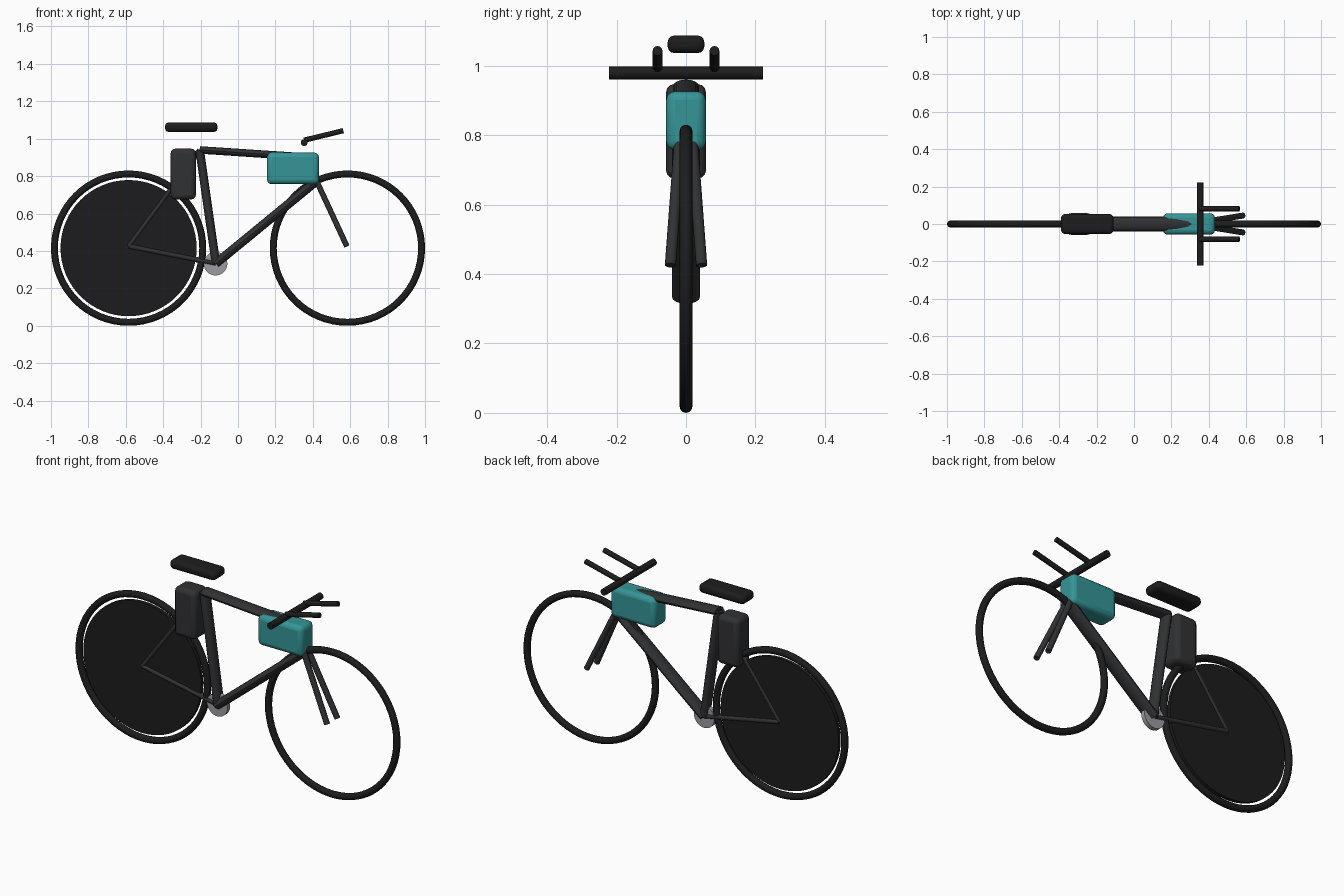
import bpy, math
from mathutils import Vector, Matrix

if "Cube" in bpy.data.objects:
    bpy.data.objects.remove(bpy.data.objects["Cube"])


def material(name, rgb):
    m = bpy.data.materials.new(name)
    m.diffuse_color = (*rgb, 1)
    m.use_nodes = True
    m.node_tree.nodes["Principled BSDF"].inputs["Base Color"].default_value = m.diffuse_color
    return m


BLACK = material("black", (0.012, 0.012, 0.013))
FRAME = material("dark_grey", (0.03, 0.031, 0.034))
TEAL = material("teal", (0.035, 0.3, 0.31))
METAL = material("metal", (0.33, 0.33, 0.36))


def finish(name, mat, smooth=True):
    o = bpy.context.object
    o.name = name
    o.data.materials.append(mat)
    bpy.ops.object.transform_apply(location=False, rotation=True, scale=True)
    if smooth:
        bpy.ops.object.shade_smooth_by_angle(angle=math.radians(35))
    return o


def tube(name, a, b, flat, wide, mat, sides=16):
    # oval tube from a to b: "flat" is the in-plane radius, "wide" the sideways radius
    a, b = Vector(a), Vector(b)
    d = (b - a).normalized()
    side = Vector((0, 1, 0)) if abs(d.y) < 0.9 else Vector((0, 0, 1))
    u = side.cross(d).normalized()
    v = d.cross(u)
    bpy.ops.mesh.primitive_cylinder_add(vertices=sides, radius=1, depth=(b - a).length)
    o = bpy.context.object
    rot = Matrix((u, v, d)).transposed().to_4x4()
    o.matrix_world = Matrix.Translation((a + b) / 2) @ rot @ Matrix.Diagonal((flat, wide, 1, 1))
    return finish(name, mat)


def rounded_box(name, lo, hi, bevel, mat):
    lo, hi = Vector(lo), Vector(hi)
    bpy.ops.mesh.primitive_cube_add(size=1, location=(lo + hi) / 2)
    bpy.context.object.scale = hi - lo
    o = finish(name, mat, False)
    mod = o.modifiers.new("bevel", 'BEVEL')
    mod.width = bevel
    mod.segments = 3
    bpy.ops.object.shade_smooth_by_angle(angle=math.radians(35))


def disc(name, x, z, r, depth, mat):
    bpy.ops.mesh.primitive_cylinder_add(vertices=64, radius=r, depth=depth,
                                        location=(x, 0, z), rotation=(math.pi / 2, 0, 0))
    finish(name, mat)


# wheels
for name, x in (("rear_tyre", -0.585), ("front_tyre", 0.585)):
    bpy.ops.mesh.primitive_torus_add(major_radius=0.3965, minor_radius=0.0185,
                                     major_segments=64, minor_segments=12,
                                     location=(x, 0, 0.415), rotation=(math.pi / 2, 0, 0))
    finish(name, BLACK)
disc("rear_disc", -0.585, 0.415, 0.364, 0.02, BLACK)

# frame
hub, crank = (-0.585, 0, 0.425), (-0.118, 0, 0.333)
seat_top, head = (-0.205, 0, 0.94), (0.415, 0, 0.77)
tube("top_tube", seat_top, (0.40, 0, 0.9), 0.02, 0.038, FRAME)
tube("seat_tube", crank, seat_top, 0.023, 0.034, FRAME)
tube("down_tube", crank, head, 0.024, 0.04, FRAME)
tube("chain_stay", hub, crank, 0.014, 0.02, FRAME)
tube("seat_stay", hub, seat_top, 0.013, 0.016, FRAME)
disc("chainring", -0.12, 0.332, 0.063, 0.024, METAL)

# fork blades and aero extensions, one per side
for s, side in ((-1, "right"), (1, "left")):
    tube("fork_blade_" + side, (0.415, s * 0.018, 0.785), (0.582, s * 0.045, 0.425),
         0.015, 0.016, FRAME)
    tube("bar_extension_" + side, (0.353, s * 0.082, 0.992), (0.563, s * 0.082, 1.043),
         0.014, 0.014, BLACK, 12)
tube("handlebar", (0.354, -0.222, 0.979), (0.354, 0.222, 0.979), 0.0185, 0.0185, BLACK)

# saddle, rear pack and front pack
rounded_box("saddle", (-0.39, -0.053, 1.036), (-0.11, 0.053, 1.087), 0.02, BLACK)
rounded_box("rear_pack", (-0.36, -0.058, 0.675), (-0.225, 0.058, 0.947), 0.025, FRAME)
rounded_box("front_pack", (0.155, -0.057, 0.757), (0.433, 0.057, 0.926), 0.025, TEAL)
